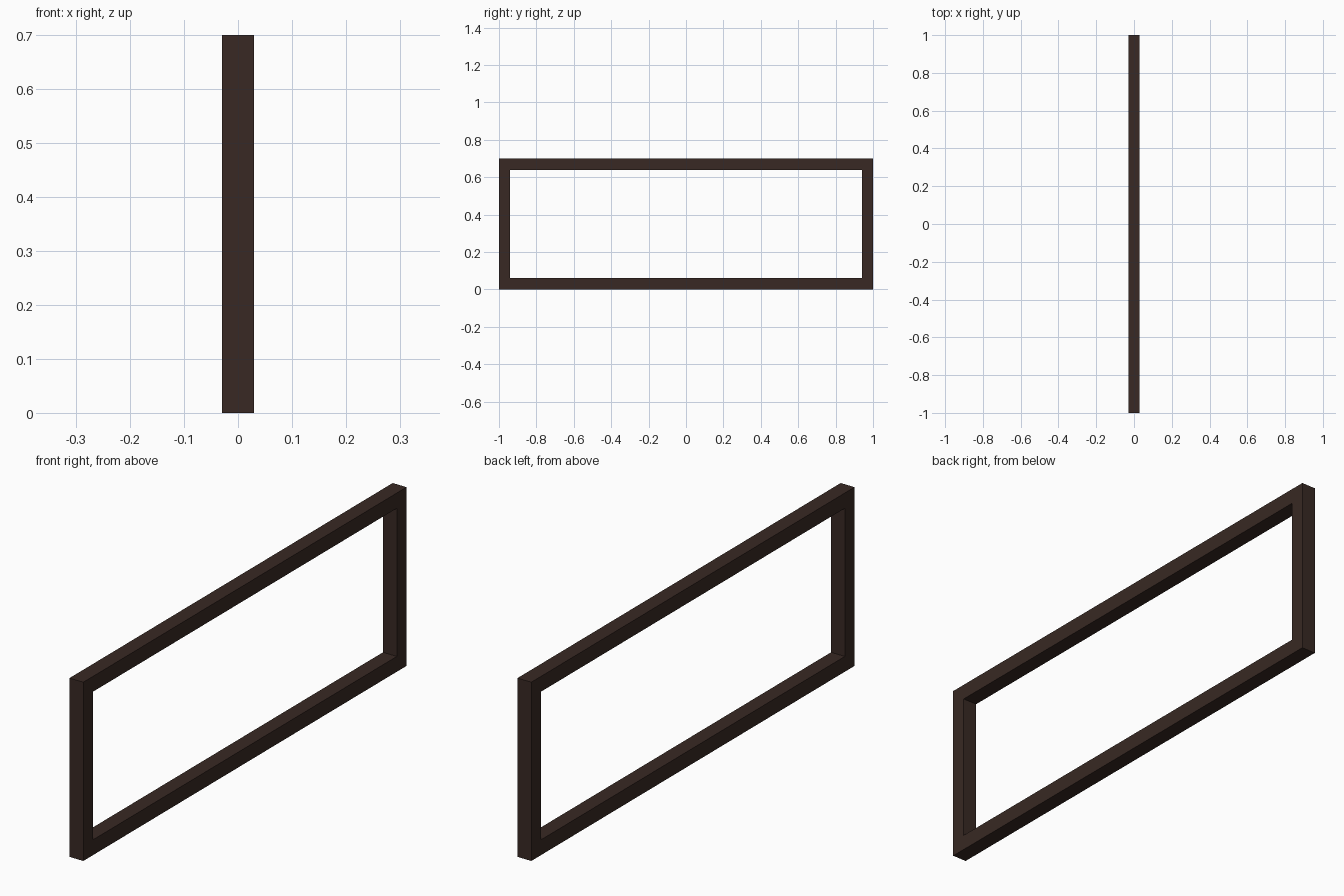
import bpy, bmesh

if "Cube" in bpy.data.objects:
    bpy.data.objects.remove(bpy.data.objects["Cube"])

LENGTH, HEIGHT, BAR = 2.0, 0.7, 0.06


def rect_loop(bm, x, inset):
    """Rectangle of vertices in the YZ plane, inset from the outer frame size."""
    y, z0, z1 = LENGTH / 2 - inset, inset, HEIGHT - inset
    return [bm.verts.new((x, a, b)) for a, b in ((-y, z0), (y, z0), (y, z1), (-y, z1))]


# Rectangular frame: a square section swept round four corners
bm = bmesh.new()
h = BAR / 2
loops = [rect_loop(bm, x, i) for x, i in ((-h, 0), (h, 0), (h, BAR), (-h, BAR))]
for k in range(4):
    a, b = loops[k], loops[(k + 1) % 4]
    for i in range(4):
        j = (i + 1) % 4
        bm.faces.new((a[i], a[j], b[j], b[i]))
bmesh.ops.recalc_face_normals(bm, faces=bm.faces)

mesh = bpy.data.meshes.new("rectangular_frame")
bm.to_mesh(mesh)
bm.free()
frame = bpy.data.objects.new("rectangular_frame", mesh)
bpy.context.collection.objects.link(frame)

# Dark brown finish
mat = bpy.data.materials.new("dark_brown")
mat.diffuse_color = (0.04, 0.022, 0.017, 1)
mat.use_nodes = True
mat.node_tree.nodes["Principled BSDF"].inputs["Base Color"].default_value = mat.diffuse_color
mesh.materials.append(mat)
